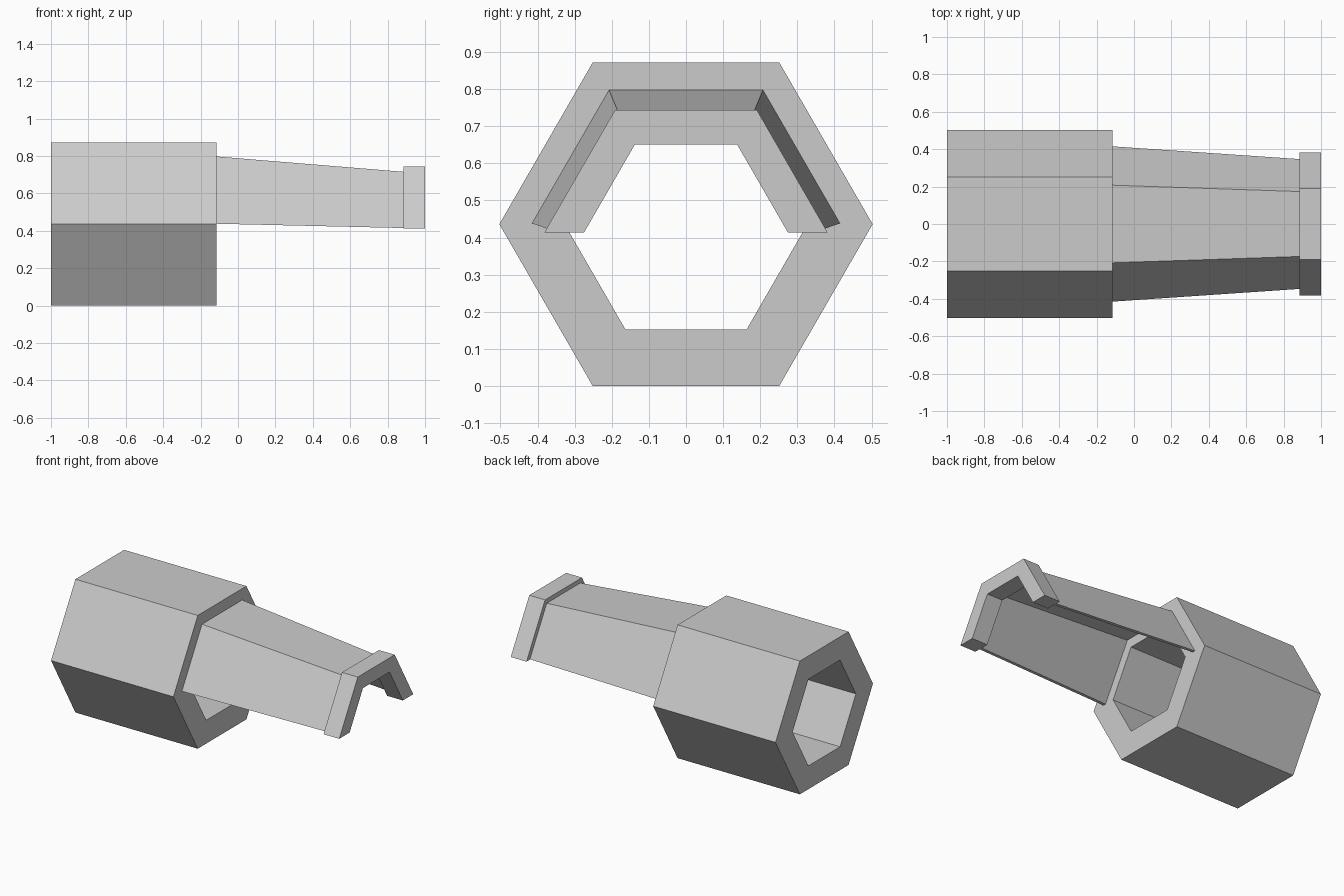
import bpy
import bmesh
from math import cos, sin, pi

default = bpy.data.objects.get("Cube")
if default:
    bpy.data.objects.remove(default, do_unlink=True)

grey = bpy.data.materials.new("light_grey")
grey.use_nodes = True
colour = (0.6, 0.6, 0.6, 1)
grey.diffuse_color = colour
grey.node_tree.nodes["Principled BSDF"].inputs["Base Color"].default_value = colour


def hex_shell(name, start, end, closed):
    """Hexagonal wall along x; start and end are (x, centre z, outer, inner)."""
    bm = bmesh.new()
    count = 6 if closed else 4

    def ring(x, z, radius):
        return [bm.verts.new((x, radius * cos(i * pi / 3), z + radius * sin(i * pi / 3)))
                for i in range(count)]

    (xa, za, oa, ia), (xb, zb, ob, ib) = start, end
    loops = [ring(xa, za, oa), ring(xb, zb, ob), ring(xb, zb, ib), ring(xa, za, ia)]
    for k in range(4):
        a, b = loops[k], loops[(k + 1) % 4]
        for i in range(count if closed else count - 1):
            j = (i + 1) % count
            bm.faces.new((a[i], a[j], b[j], b[i]))
    # Lower edges of an open half shell
    if not closed:
        for i in (0, count - 1):
            bm.faces.new([loop[i] for loop in loops])
    bmesh.ops.recalc_face_normals(bm, faces=bm.faces)
    mesh = bpy.data.meshes.new(name)
    bm.to_mesh(mesh)
    bm.free()
    mesh.materials.append(grey)
    obj = bpy.data.objects.new(name, mesh)
    bpy.context.collection.objects.link(obj)
    return obj


# Full hexagonal socket
hex_shell("socket_tube", (-1, 0.436, 0.503, 0.327), (-0.115, 0.436, 0.503, 0.327), True)
# Tapering half-hexagon trough
hex_shell("tapered_trough", (-0.115, 0.438, 0.415, 0.395), (0.886, 0.415, 0.347, 0.327), False)
# Thick rim at the narrow end
hex_shell("end_rim", (0.886, 0.413, 0.382, 0.275), (1, 0.413, 0.382, 0.275), False)
